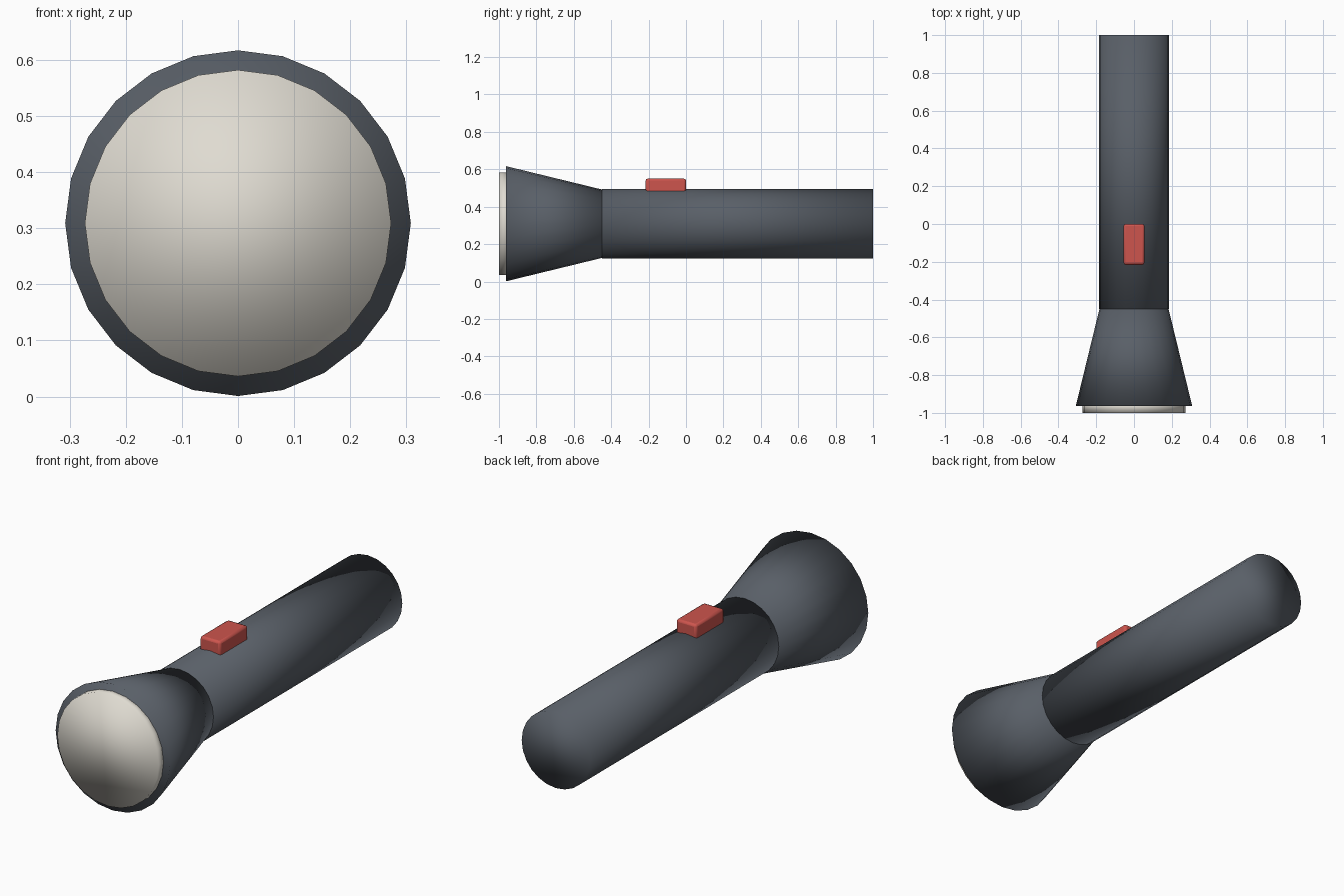
import bpy
from math import pi

cube = bpy.data.objects.get("Cube")
if cube:
    bpy.data.objects.remove(cube, do_unlink=True)

AXIS_Z = 0.309  # height of the torch axis


def make_material(name, rgb):
    mat = bpy.data.materials.new(name)
    mat.use_nodes = True
    colour = (*rgb, 1.0)
    mat.diffuse_color = colour
    mat.node_tree.nodes["Principled BSDF"].inputs["Base Color"].default_value = colour
    return mat


def tube(name, y_front, y_back, r_front, r_back, mat):
    """24-sided capped cone lying along y, smooth shaded all over."""
    bpy.ops.mesh.primitive_cone_add(
        vertices=24, radius1=r_front, radius2=r_back, depth=y_back - y_front,
        location=(0, (y_front + y_back) / 2, AXIS_Z), rotation=(-pi / 2, 0, 0))
    obj = bpy.context.object
    obj.name = name
    obj.data.materials.append(mat)
    bpy.ops.object.transform_apply(location=False, rotation=True, scale=True)
    bpy.ops.object.shade_smooth()
    return obj


dark_grey = make_material("dark grey", (0.10, 0.115, 0.137))
warm_white = make_material("warm white", (0.74, 0.71, 0.64))
red = make_material("red", (0.61, 0.09, 0.075))

# Barrel, flared head and lens
tube("handle", -0.45, 1.0, 0.185, 0.185, dark_grey)
tube("head", -0.963, -0.45, 0.308, 0.183, dark_grey)
tube("lens", -1.0, -0.94, 0.273, 0.273, warm_white)

# Switch with softened edges, sunk into the barrel
bpy.ops.mesh.primitive_cube_add(size=1, location=(0, -0.108, 0.505))
switch = bpy.context.object
switch.name = "switch"
switch.scale = (0.11, 0.216, 0.09)
bpy.ops.object.transform_apply(location=False, rotation=False, scale=True)
switch.data.materials.append(red)
bevel = switch.modifiers.new("soft edges", "BEVEL")
bevel.width = 0.011
bevel.segments = 2
bpy.ops.object.shade_smooth_by_angle()
